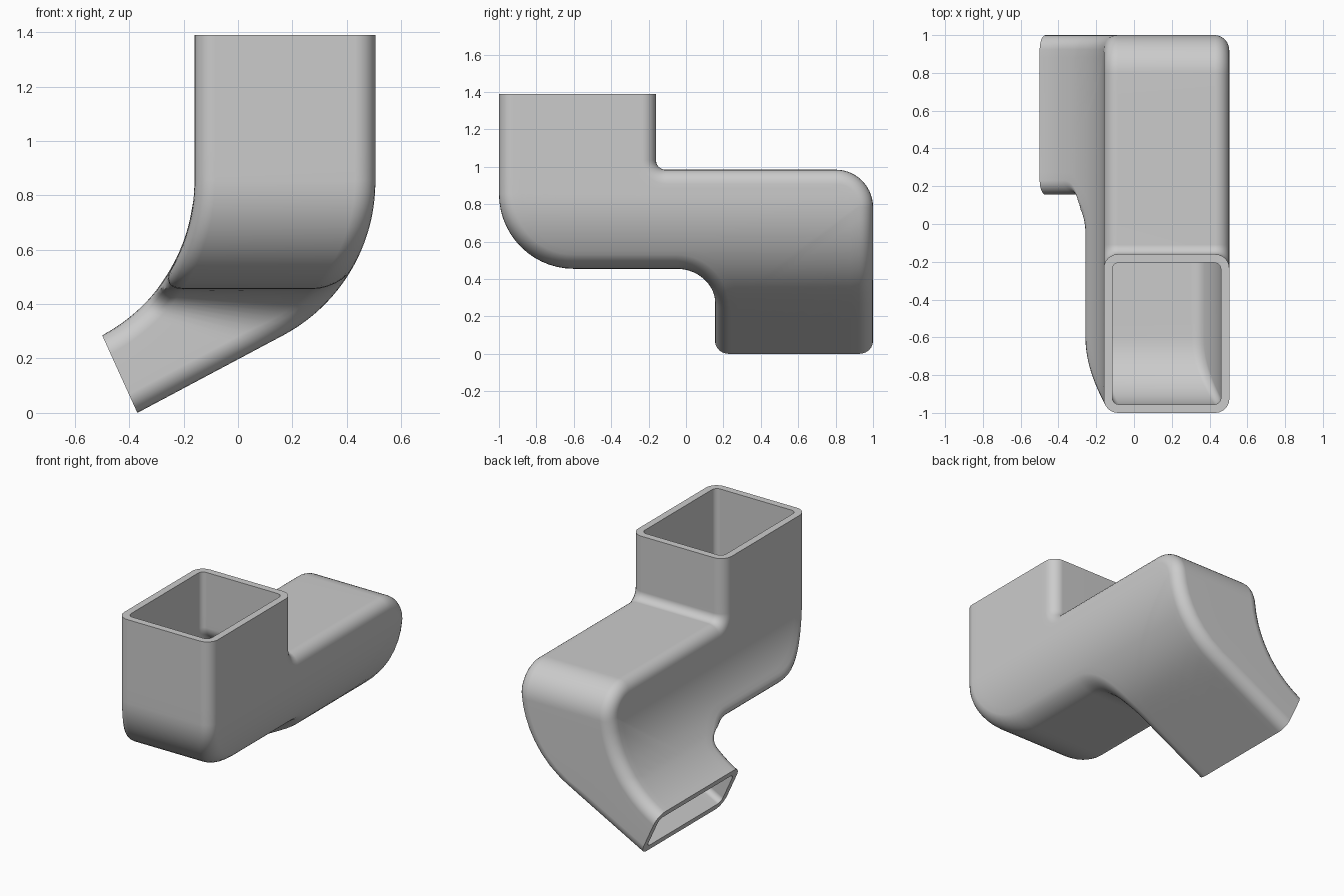
import bpy, bmesh
from math import sin, cos, asin, pi, radians
from mathutils import Vector

cube = bpy.data.objects.get("Cube")
if cube:
    bpy.data.objects.remove(cube, do_unlink=True)

WALL, TOP = 0.045, 1.39
BEND_Z, BEND_R = 0.85, 0.64      # sideways bend shared by both side walls
LEFT_X, RIGHT_X = -0.16, 0.505
LEFT_END = 0.285                 # height of the bend's lower end
BELLY = 0.455                    # underside of the horizontal run


def lerp(a, b, t):
    return a + (b - a) * t


def rail(side, y_in, c1, r1, s1, c2, r2, s2, y_out):
    """Side-view curve: straight, elbow, straight, elbow, straight, with inward normals."""
    out = []

    def straight(p, q, n, steps):
        for k in range(1, steps):
            out.append((Vector(p).lerp(Vector(q), k / steps), n))

    def elbow(c, r, s, a0, a1, steps=14):
        for k in range(steps + 1):
            a = lerp(a0, a1, k / steps)
            n = Vector((cos(a), sin(a))) * side
            out.append((Vector(c) + n * r * s, n))

    flat, up = Vector((side, 0)), Vector((0, side))
    out.append((Vector((y_in, TOP)), flat))
    straight((y_in, TOP), (y_in, c1[1]), flat, 5)
    elbow(c1, r1, s1, 0, pi / 2)
    z = c1[1] + s1 * side * r1
    straight((c1[0], z), (c2[0], z), up, 8)
    elbow(c2, r2, s2, pi / 2, 0)
    straight((y_out, c2[1]), (y_out, 0), flat, 12)
    out.append((Vector((y_out, 0)), flat))
    return out


front_rail = rail(1, -1, (-0.6, 0.855), 0.4, -1, (-0.05, 0.25), 0.205, 1, 0.155)
back_rail = rail(-1, -0.16, (-0.11, 1.035), 0.05, 1, (0.8, 0.785), 0.2, -1, 1)


def wall_point(x0, z):
    """Point and slope angle of a side wall: upright, arc, then straight tangent."""
    zc = max(z, LEFT_END)
    a = asin(max(0, BEND_Z - zc) / BEND_R)
    x = x0 - BEND_R * (1 - cos(a)) - (zc - z) * sin(a) / cos(a)
    return Vector((x, z)), a


def place(p, left, inset):
    """Map a side-view point to space, at an inset from the left or right wall."""
    y, z = p
    zl = z if z > BELLY else lerp(LEFT_END, BELLY, z / BELLY)
    (lp, la), (rp, ra) = wall_point(LEFT_X, zl), wall_point(RIGHT_X, z)
    across = (rp - lp).normalized()
    a = la if left else ra
    step = across * inset / (across.x * cos(a) - across.y * sin(a))
    q = lp + step if left else rp - step
    return Vector((q.x, y, q.y))


def ring(f, b, inset, r):
    """Rounded rectangular section between the two rails."""
    corner = [(inset + r * (1 - sin(k * pi / 12)), inset + r * (1 - cos(k * pi / 12)))
              for k in range(7)]
    corner = [(d, i) for i, d in corner]

    def edge(rail_pt, left_first):
        p, n = rail_pt
        pts = [place(p + n * d, left_first, i) for i, d in reversed(corner)]
        return pts + [place(p + n * d, not left_first, i) for i, d in corner]

    def side(left, start, end):
        p, q = (s[0] + s[1] * (inset + r) for s in (start, end))
        return [place(p.lerp(q, k / 16), left, inset) for k in range(1, 16)]

    # corner lists run from wall to rail, so order each one around the loop
    corner.reverse()
    return edge(f, True) + side(False, f, b) + edge(b, False) + side(True, b, f)


# Hollow duct: outer and inner skins joined by a rim at each mouth
bm = bmesh.new()


def skin(inset, r):
    return [[bm.verts.new(p) for p in ring(f, b, inset, r)]
            for f, b in zip(front_rail, back_rail)]


def bridge(a, b):
    n = len(a)
    for k in range(n):
        bm.faces.new((a[k], a[(k + 1) % n], b[(k + 1) % n], b[k]))


outer, inner = skin(0, 0.075), skin(WALL, 0.035)
for rings in (outer, inner):
    for a, b in zip(rings, rings[1:]):
        bridge(a, b)
for end in (0, -1):
    bridge(outer[end], inner[end])
bmesh.ops.recalc_face_normals(bm, faces=bm.faces)

mesh = bpy.data.meshes.new("duct_elbow")
bm.to_mesh(mesh)
bm.free()
duct = bpy.data.objects.new("duct_elbow", mesh)
bpy.context.collection.objects.link(duct)

# Plain grey plastic
grey = bpy.data.materials.new("plain_grey")
grey.use_nodes = True
colour = (0.6, 0.6, 0.6, 1)
grey.diffuse_color = colour
grey.node_tree.nodes["Principled BSDF"].inputs["Base Color"].default_value = colour
mesh.materials.append(grey)

# Smooth shading with crisp mouths
bpy.ops.object.select_all(action="DESELECT")
duct.select_set(True)
bpy.context.view_layer.objects.active = duct
bpy.ops.object.shade_smooth_by_angle(angle=radians(35))
weighted = duct.modifiers.new("weighted_normals", "WEIGHTED_NORMAL")
weighted.keep_sharp = True
